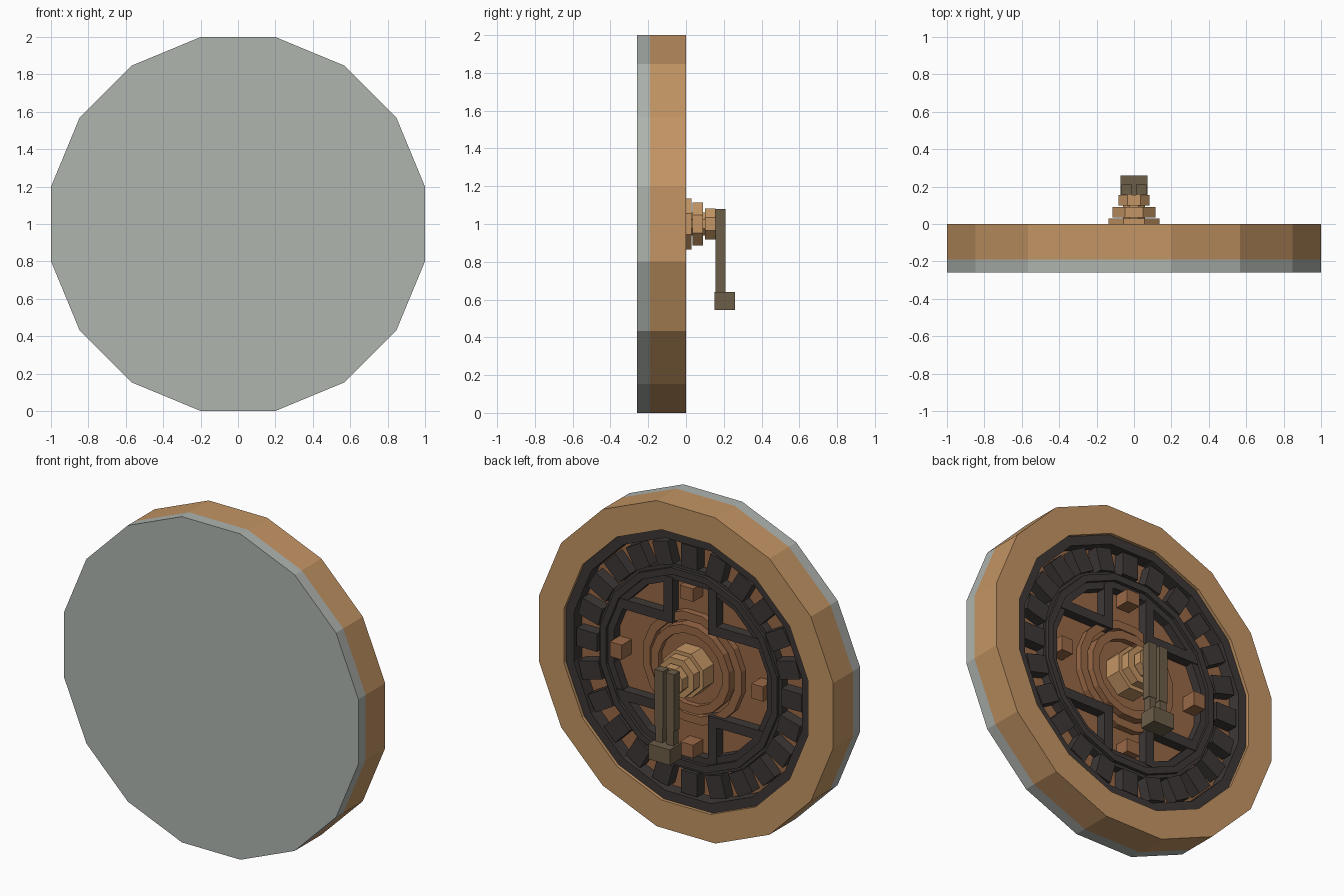
import bpy, bmesh, math
from mathutils import Matrix

if "Cube" in bpy.data.objects:
    bpy.data.objects.remove(bpy.data.objects["Cube"])

CZ = 1.0  # height of the wheel centre


def material(name, rgb):
    m = bpy.data.materials.new(name)
    m.diffuse_color = (*rgb, 1.0)
    m.use_nodes = True
    m.node_tree.nodes["Principled BSDF"].inputs["Base Color"].default_value = m.diffuse_color
    return m


GREY = material("pale grey metal", (0.43, 0.46, 0.43))
WOOD = material("light wood", (0.55, 0.30, 0.127))
BROWN = material("red brown", (0.32, 0.14, 0.062))
DARK = material("charcoal iron", (0.046, 0.039, 0.037))
BRASS = material("dull bronze", (0.15, 0.112, 0.066))


def finish(bm, name, mat):
    bmesh.ops.recalc_face_normals(bm, faces=bm.faces)
    me = bpy.data.meshes.new(name)
    bm.to_mesh(me)
    bm.free()
    me.materials.append(mat)
    ob = bpy.data.objects.new(name, me)
    bpy.context.collection.objects.link(ob)
    return ob


def ring(name, mat, outer, inner, y0, y1, n=16):
    """Flat-sided disc or ring along y; radii are measured to the flats."""
    bm = bmesh.new()

    def loop(apothem, y):
        r = apothem / math.cos(math.pi / n)
        angles = [2 * math.pi * (i + 0.5) / n for i in range(n)]
        return [bm.verts.new((r * math.cos(a), y, CZ + r * math.sin(a))) for a in angles]

    def bridge(a, b):
        for i in range(n):
            j = (i + 1) % n
            bm.faces.new((a[i], a[j], b[j], b[i]))

    front, back = loop(outer, y0), loop(outer, y1)
    bridge(front, back)
    if inner:
        in_front, in_back = loop(inner, y0), loop(inner, y1)
        bridge(front, in_front)
        bridge(in_front, in_back)
        bridge(in_back, back)
    else:
        bm.faces.new(front)
        bm.faces.new(back)
    return finish(bm, name, mat)


def box(bm, x0, x1, y0, y1, z0, z1, turn=0.0):
    """Box given relative to the wheel centre, turned about the axle."""
    m = (Matrix.Translation((0, 0, CZ)) @ Matrix.Rotation(turn, 4, 'Y')
         @ Matrix.Translation(((x0 + x1) / 2, (y0 + y1) / 2, (z0 + z1) / 2))
         @ Matrix.Diagonal((x1 - x0, y1 - y0, z1 - z0, 1)))
    bmesh.ops.create_cube(bm, size=1, matrix=m)


FLOOR = -0.10

# Body: front plate, wooden rim and recessed floor
ring("front_plate", GREY, 1.0, 0, -0.26, -0.19)
ring("wooden_rim", WOOD, 1.0, 0.83, -0.19, 0.0)
ring("recess_floor", BROWN, 0.83, 0, -0.18, FLOOR)

# Iron rings, the inner one stepped
ring("outer_iron_ring", DARK, 0.83, 0.775, FLOOR, -0.02)
ring("inner_iron_ring", DARK, 0.62, 0.52, FLOOR, -0.045)
ring("inner_ring_ridge", DARK, 0.60, 0.56, -0.045, -0.025)

# Blocks between the iron rings
bm = bmesh.new()
for i in range(24):
    box(bm, -0.055, 0.055, FLOOR, -0.03, 0.625, 0.765, i * math.tau / 24)
finish(bm, "iron_blocks", DARK)

# Corner braces, one L shape in each quadrant
bm = bmesh.new()
for sx in (-1, 1):
    for sz in (-1, 1):
        xs = sorted((sx * 0.12, sx * 0.18))
        zs = sorted((sz * 0.25, sz * 0.53))
        box(bm, *xs, FLOOR, -0.04, *zs)
        xs = sorted((sx * 0.18, sx * 0.50))
        zs = sorted((sz * 0.25, sz * 0.31))
        box(bm, *xs, FLOOR, -0.04, *zs)
finish(bm, "corner_braces", DARK)

# Four pegs around the centre
bm = bmesh.new()
for i in range(4):
    box(bm, -0.045, 0.045, FLOOR, -0.005, 0.44, 0.52, i * math.pi / 2)
finish(bm, "pegs", BROWN)

# Raised rings around the hub
ring("centre_outer_ring", BROWN, 0.335, 0.285, FLOOR, -0.06)
ring("centre_inner_ring", BROWN, 0.265, 0.215, FLOOR, -0.04)
ring("centre_pad", BROWN, 0.215, 0, FLOOR, -0.075)

# Stepped octagonal hub
ring("hub_base", WOOD, 0.135, 0, FLOOR, 0.03, 8)
ring("hub_middle", WOOD, 0.115, 0, 0.035, 0.09, 8)
ring("hub_tip", WOOD, 0.082, 0, 0.10, 0.155, 8)
ring("hub_core", WOOD, 0.06, 0, FLOOR, 0.15, 8)

# Hanging handle: two straps and a grip block
bm = bmesh.new()
for s in (-1, 1):
    box(bm, *sorted((s * 0.010, s * 0.066)), 0.155, 0.21, -0.27, 0.08)
    box(bm, *sorted((s * 0.014, s * 0.060)), 0.157, 0.208, -0.37, -0.27)
finish(bm, "handle_straps", BRASS)
bm = bmesh.new()
box(bm, -0.073, 0.073, 0.15, 0.26, -0.455, -0.36)
finish(bm, "handle_grip", BRASS)
